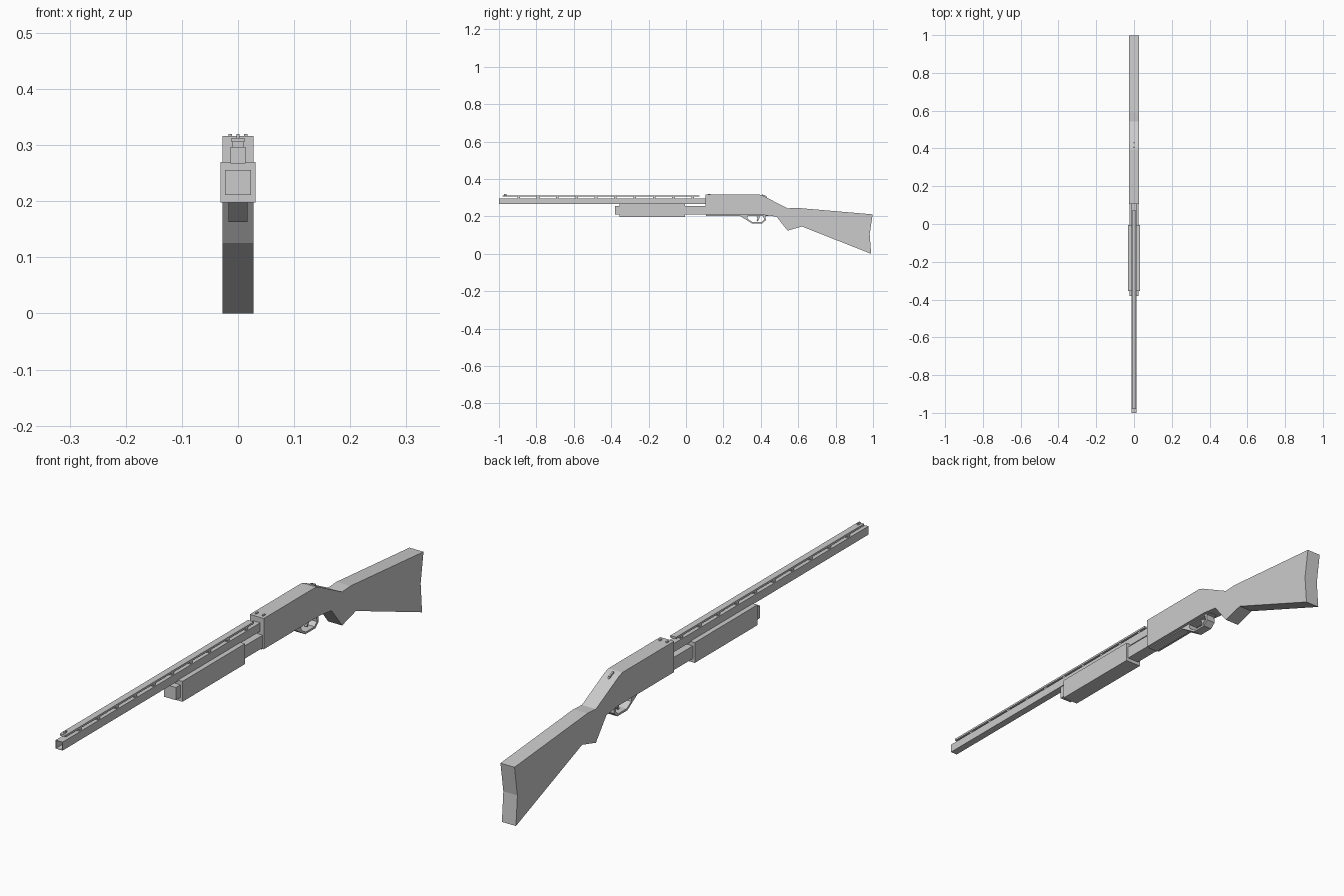
import bpy, bmesh

if "Cube" in bpy.data.objects:
    bpy.data.objects.remove(bpy.data.objects["Cube"])


def finish(name, bm):
    bmesh.ops.recalc_face_normals(bm, faces=bm.faces)
    mesh = bpy.data.meshes.new(name)
    bm.to_mesh(mesh)
    bm.free()
    obj = bpy.data.objects.new(name, mesh)
    bpy.context.collection.objects.link(obj)
    return obj


def prism(name, profile, half):
    """Extrude a closed (y, z) side profile symmetrically across x."""
    bm = bmesh.new()
    face = bm.faces.new([bm.verts.new((-half, y, z)) for y, z in profile])
    ext = bmesh.ops.extrude_face_region(bm, geom=[face])
    verts = [v for v in ext["geom"] if isinstance(v, bmesh.types.BMVert)]
    bmesh.ops.translate(bm, verts=verts, vec=(2 * half, 0, 0))
    bmesh.ops.triangulate(bm, faces=[f for f in bm.faces if len(f.verts) > 4])
    return finish(name, bm)


def box(name, half, y0, y1, z0, z1, x=0.0, bore=None):
    """Box between limits; bore = (wall, depth) hollows the front end."""
    bm = bmesh.new()
    bmesh.ops.create_cube(bm, size=1)
    for v in bm.verts:
        v.co = (x + v.co.x * 2 * half,
                y1 if v.co.y > 0 else y0,
                z1 if v.co.z > 0 else z0)
    if bore:
        bm.normal_update()
        front = [f for f in bm.faces if f.normal.y < -0.9]
        bmesh.ops.inset_region(bm, faces=front, thickness=bore[0])
        for v in front[0].verts:
            v.co.y = y0
        ext = bmesh.ops.extrude_discrete_faces(bm, faces=front)
        bmesh.ops.translate(bm, verts=ext["faces"][0].verts, vec=(0, bore[1], 0))
    return finish(name, bm)


# Receiver flowing into wrist, grip and butt stock
prism("receiver", [(0.105, 0.207), (0.105, 0.316), (0.395, 0.316),
                   (0.415, 0.309), (0.543, 0.243), (0.484, 0.199),
                   (0.42, 0.207)], 0.0275)
prism("stock", [(0.484, 0.199), (0.543, 0.243), (0.59, 0.246),
                (0.998, 0.211), (0.982, 0.105), (0.99, 0.0),
                (0.62, 0.146), (0.543, 0.124)], 0.0275)

# Barrel and magazine
box("barrel", 0.0135, -1.0, 0.11, 0.267, 0.297, bore=(0.002, 0.12))
box("magazine_tube", 0.023, -0.38, 0.11, 0.211, 0.256)

# Sliding fore-end
box("fore_end", 0.031, -0.355, -0.005, 0.198, 0.27)

# Raised sighting rib on evenly spaced posts
box("rib", 0.0115, -0.98, 0.072, 0.306, 0.313)
for i in range(10):
    y = -0.895 + i * 0.1035
    box(f"rib_post_{i + 1}", 0.0095, y - 0.007, y + 0.007, 0.296, 0.307)

# Sights
box("front_sight", 0.0025, -0.972, -0.96, 0.312, 0.32)
for side, x in (("left", -0.0135), ("right", 0.0135)):
    box(f"rear_sight_{side}", 0.003, 0.118, 0.13, 0.314, 0.32, x=x)

# Safety catch behind the receiver
prism("safety_catch", [(0.405, 0.311), (0.408, 0.318), (0.43, 0.308),
                       (0.433, 0.297)], 0.003)

# Trigger plate, guard loop and trigger
box("trigger_plate", 0.017, 0.107, 0.44, 0.203, 0.21)
prism("trigger_guard", [(0.285, 0.205), (0.352, 0.163), (0.408, 0.163),
                        (0.427, 0.18), (0.424, 0.205), (0.414, 0.205),
                        (0.417, 0.183), (0.404, 0.17), (0.355, 0.17),
                        (0.33, 0.186), (0.328, 0.205)], 0.017)
prism("trigger", [(0.375, 0.206), (0.392, 0.206), (0.392, 0.19),
                  (0.384, 0.174), (0.378, 0.176), (0.382, 0.19)], 0.004)
